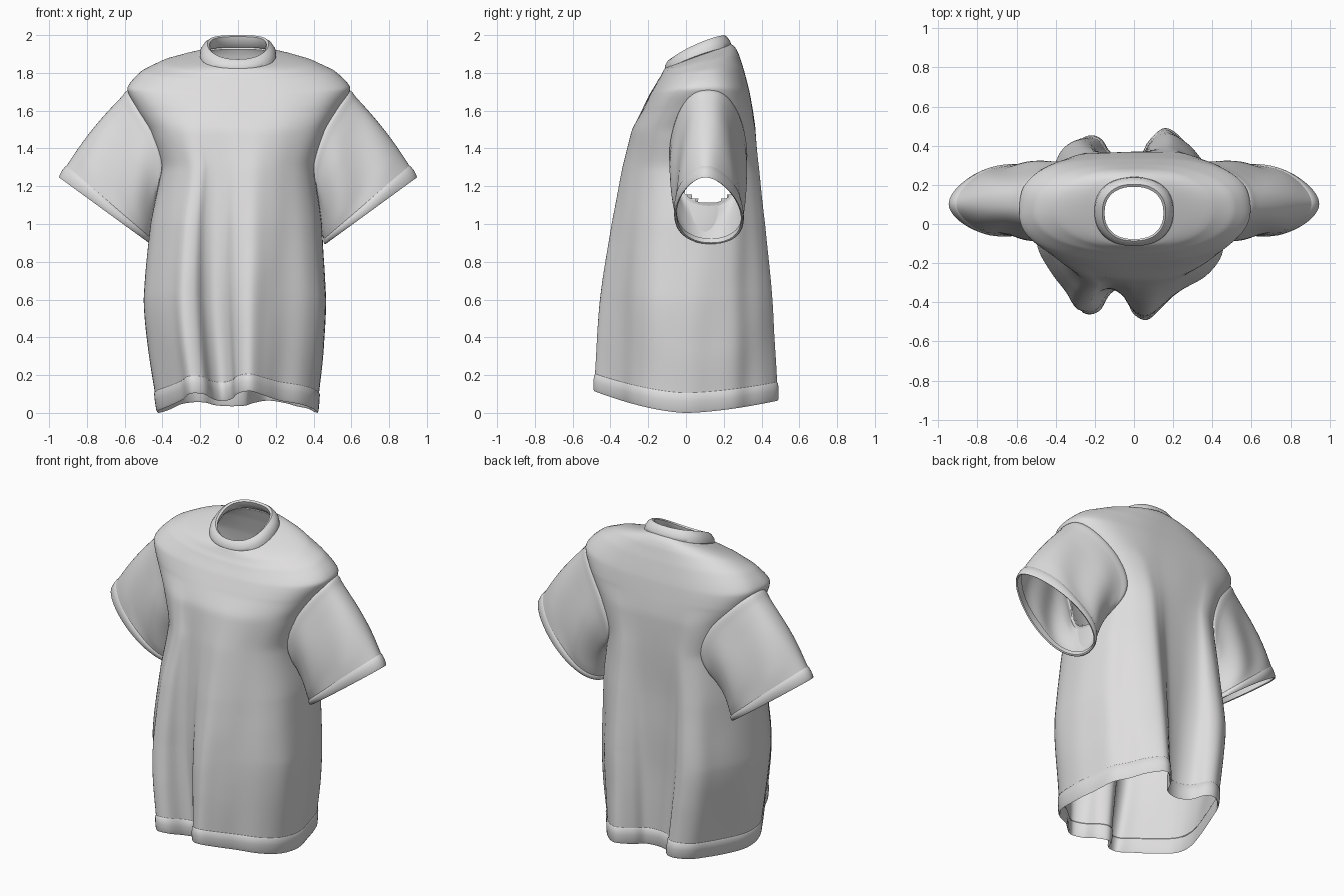
import bpy, bmesh, math
from mathutils import Vector, noise
from mathutils.bvhtree import BVHTree

if "Cube" in bpy.data.objects:
    bpy.data.objects.remove(bpy.data.objects["Cube"])

fabric = bpy.data.materials.new("light_grey_fabric")
fabric.diffuse_color = (0.74, 0.73, 0.73, 1)
fabric.use_nodes = True
fabric.node_tree.nodes["Principled BSDF"].inputs["Base Color"].default_value = fabric.diffuse_color


def loft(name, rings, drop=None):
    """Skin closed rings of equal length; drop(centre) removes faces."""
    bm = bmesh.new()
    rows = [[bm.verts.new(p) for p in r] for r in rings]
    for a, b in zip(rows, rows[1:]):
        n = len(a)
        for i in range(n):
            j = (i + 1) % n
            bm.faces.new((a[i], a[j], b[j], b[i]))
    tree = BVHTree.FromBMesh(bm)
    if drop:
        bad = [f for f in bm.faces if drop(f.calc_center_median())]
        bmesh.ops.delete(bm, geom=bad, context='FACES')
    bmesh.ops.recalc_face_normals(bm, faces=bm.faces[:])
    me = bpy.data.meshes.new(name)
    bm.to_mesh(me)
    bm.free()
    ob = bpy.data.objects.new(name, me)
    bpy.context.collection.objects.link(ob)
    me.materials.append(fabric)
    bpy.ops.object.select_all(action='DESELECT')
    ob.select_set(True)
    bpy.context.view_layer.objects.active = ob
    bpy.ops.object.shade_smooth_by_angle(angle=math.radians(50))
    return tree


def catmull(p0, p1, p2, p3, t):
    return 0.5 * (2 * p1 + (p2 - p0) * t + (2 * p0 - 5 * p1 + 4 * p2 - p3) * t * t
                  + (3 * p1 - p0 - 3 * p2 + p3) * t ** 3)


# Draped outline of the hem, seen from above
HEM = [(.42, 0), (.40, .12), (.37, .25), (.31, .33), (.25, .42), (.16, .485), (.08, .42),
       (.04, .35), (-.04, .33), (-.12, .36), (-.17, .43), (-.23, .445), (-.30, .39),
       (-.34, .28), (-.39, .12), (-.42, 0), (-.42, -.12), (-.36, -.24), (-.29, -.36),
       (-.25, -.45), (-.18, -.44), (-.13, -.36), (-.08, -.33), (-.03, -.37), (.0, -.45),
       (.065, -.485), (.14, -.42), (.22, -.34), (.33, -.27), (.40, -.16)]
H = [Vector(p) for p in HEM]
N = len(H)
outline = [catmull(H[i - 1], H[i], H[(i + 1) % N], H[(i + 2) % N], k / 5)
           for i in range(N) for k in range(5)]
M = len(outline)

# Angle around the body for each outline point, evened out
dirs = [Vector((h.x / .42, h.y / .42)).normalized() for h in outline]
for _ in range(40):
    dirs = [(dirs[i - 1] + dirs[i] + dirs[(i + 1) % M]).normalized() for i in range(M)]

# Body sections: z, half width, front y, back y, fold strength, tilt
KEYS = [(0, .42, -.37, .39, 1, 0), (.35, .465, -.36, .39, .88, 0), (.6, .485, -.35, .385, .74, 0),
        (1.0, .45, -.315, .375, .45, 0), (1.3, .41, -.30, .375, .2, 0),
        (1.5, .475, -.275, .37, .07, 0), (1.6, .535, -.235, .355, 0, 0),
        (1.7, .59, -.19, .335, 0, .03), (1.79, .51, -.15, .305, 0, .13),
        (1.85, .40, -.125, .28, 0, .24), (1.875, .30, -.118, .262, 0, .31),
        (1.89, .19, -.11, .24, 0, .36)]


def key_at(z):
    i = max(k for k in range(len(KEYS) - 1) if KEYS[k][0] <= z or k == 0)
    a, b = KEYS[i], KEYS[i + 1]
    t = min(1, (z - a[0]) / (b[0] - a[0]))
    p, q = Vector(KEYS[max(i - 1, 0)][1:]), Vector(KEYS[min(i + 2, len(KEYS) - 1)][1:])
    c = catmull(p, Vector(a[1:]), Vector(b[1:]), q, t)
    return c.lerp(Vector(a[1:]).lerp(Vector(b[1:]), t), 0.4)


def body_ring(z, off=0.0):
    rx, yf, yb, w, tilt = key_at(z)
    yc, hy = (yf + yb) / 2, (yb - yf) / 2
    fade = max(0, min(1, (1.87 - z) / .25))
    saddle = .022 * math.sin(math.pi * max(0, min(1, (z - 1.6) / .29)))
    pts = []
    for h, d in zip(outline, dirs):
        c, s = d
        e = 2 / (2.1 + fade * (.4 + .6 * max(0, min(1, s * 3 + .3))))
        base = Vector((math.copysign(abs(c) ** e * rx, c), yc + math.copysign(abs(s) ** e * hy, s)))
        p = base.lerp(Vector((h.x * rx / .42, h.y)), max(0, w))
        # small cloth wrinkles
        p *= 1 + .015 * noise.noise(Vector((p.x * 5, p.y * 5, z * 2.5))) * min(1, z * 3)
        pts.append(p)
    out = []
    for i, p in enumerate(pts):
        t = (pts[(i + 1) % M] - pts[i - 1]).normalized()
        q = p + Vector((t.y, -t.x)) * off
        lift = (.115 if p.y < 0 else .065) * min(1, abs(p.y) / .485) ** 1.6
        zz = z + lift * max(0, 1 - z / .9) + tilt * (p.y - yc) + saddle * dirs[i].x ** 2
        out.append((q.x - .014 * math.sin(math.pi * min(1, z / 1.3)), q.y, zz))
    return out


def in_armhole(c):
    a = (c.z - 1.40) / .30
    b = (c.y - .118) / (.20 * (1 - .12 * a))
    return abs(c.x) > .28 and a * a + b * b < .94


# Body, open at hem, neck and armholes
zs = [.05 + 1.55 * i / 70 for i in range(70)] + [1.6 + .29 * i / 30 for i in range(31)]
body = loft("body", [body_ring(z) for z in zs], in_armhole)

# Hem band
loft("hem_band", [body_ring(z, o) for z, o in
                  [(.108, -.002), (.10, .005), (.06, .007), (.012, .006), (0, .001),
                   (.01, -.005), (.10, -.005)]])


# Ribbed neck collar
def collar_ring(rx, yf, yb, zf, zb):
    r = []
    for i in range(64):
        a = 2 * math.pi * i / 64
        c, s = (math.copysign(abs(v) ** .87, v) for v in (math.cos(a), math.sin(a)))
        r.append((rx * c, (yf + yb) / 2 + (yb - yf) / 2 * s,
                  (zf + zb) / 2 + (zb - zf) / 2 * s + .018 * math.cos(a) ** 2))
    return r


loft("collar", [collar_ring(*k) for k in
                [(.19, -.10, .23, 1.80, 1.925), (.202, -.112, .24, 1.812, 1.938),
                 (.198, -.112, .236, 1.835, 1.965), (.18, -.10, .218, 1.86, 1.99),
                 (.162, -.086, .203, 1.872, 2.0), (.15, -.077, .19, 1.865, 1.992),
                 (.155, -.08, .198, 1.835, 1.96), (.178, -.1, .225, 1.81, 1.935)]])


# Sleeves and cuffs, the root following the body surface
def sleeve_ring(side, s, grow=0.0):
    top = Vector((.585, 0, 1.705)).lerp(Vector((.945, 0, 1.245)), s)
    bot = Vector((.385, 0, 1.10)).lerp(Vector((.465, 0, .895)), s)
    root_mid, root_half = Vector((.485, 0, 1.4025)), Vector((.10, 0, .3025))
    top += Vector((.015, 0, .012)) * math.sin(math.pi * s)
    mid, half = (top + bot) / 2, (top - bot) / 2
    r = []
    for i in range(64):
        a = 2 * math.pi * i / 64
        c, sn = math.cos(a), math.sin(a)
        # boxy at the shoulder, rounder and narrower on top at the cuff
        fit = .8 + .25 * s if c > 0 else .92
        hw = .20 - .028 * s + grow
        p = mid + half * (c * (1 + grow / half.length))
        p.y = .118 + hw * math.copysign(abs(sn) ** fit, sn) * (1 - (.12 + .1 * s) * c)
        p.y -= .015 * c * s
        # pull the root onto the body
        root = root_mid + root_half * c
        root.y = .118 + .20 * math.copysign(abs(sn) ** fit, sn) * (1 - .12 * c)
        hit = body.ray_cast(Vector((side * 1.5, root.y, root.z)), Vector((-side, 0, 0)))[0]
        x = abs(hit.x) if hit else root.x
        p.x += (max(.30, min(x, .60)) + .002 - root.x) * max(0, 1 - s) ** 2.5
        # soft crease running down from the shoulder
        p.y += .010 * math.sin(6 * s + 5 * c) * sn * min(1, 4 * (1 - s)) * min(1, max(0, 4 * s))
        r.append((side * p.x, p.y, p.z))
    return r


for side, label in ((1, "right"), (-1, "left")):
    rows = [(-.02, -.006), (0, .004), (.03, .006), (.06, .003)]
    rows += [(.1 + .85 * i / 16, .002) for i in range(17)]
    loft(label + "_sleeve", [sleeve_ring(side, s, g) for s, g in rows])
    loft(label + "_cuff", [sleeve_ring(side, s, g) for s, g in
                           [(.87, 0), (.885, .006), (.93, .009), (.985, .007), (1, .002),
                            (.99, -.006), (.88, -.006)]])
